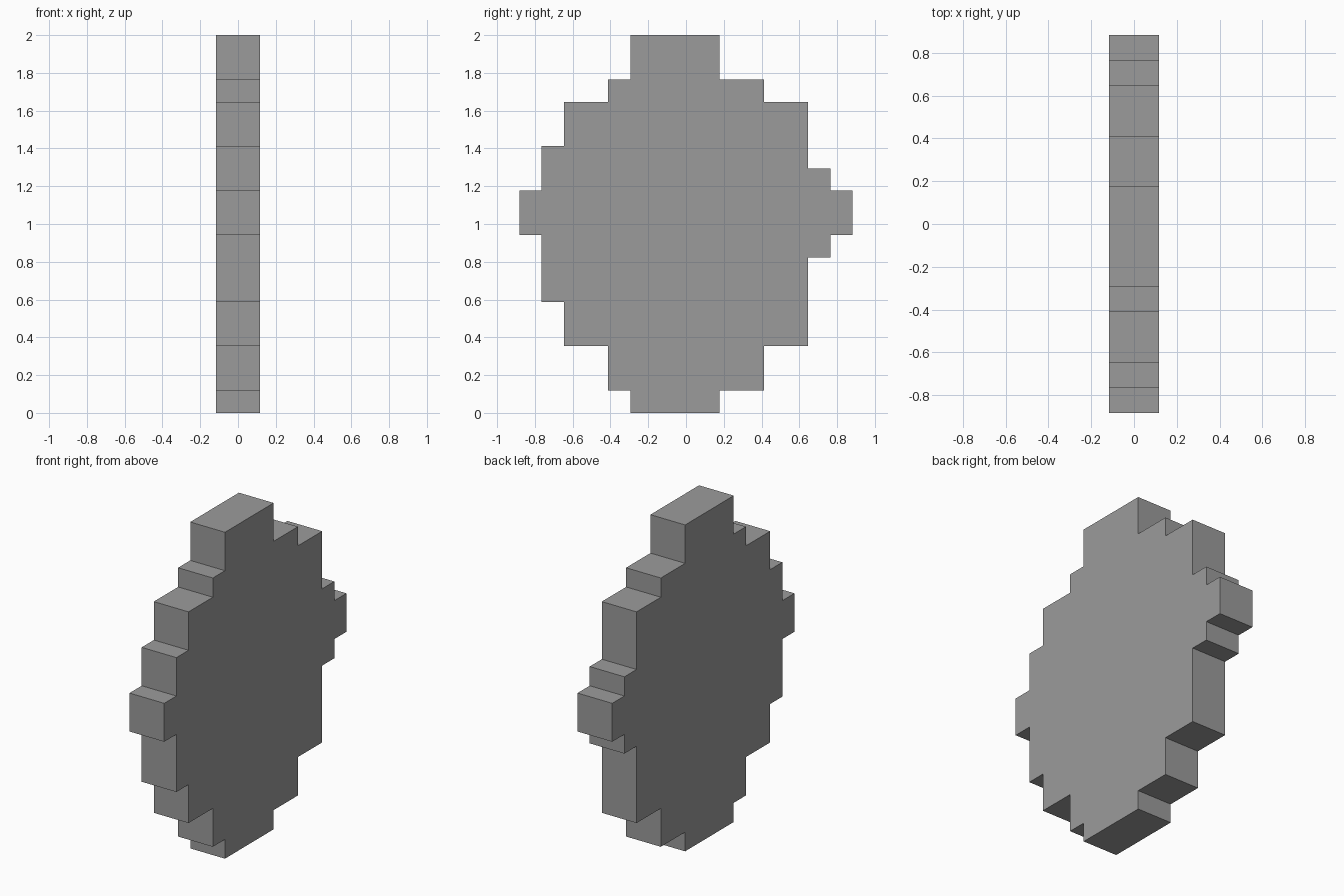
import bpy, bmesh

if "Cube" in bpy.data.objects:
    bpy.data.objects.remove(bpy.data.objects["Cube"])

U = 2 / 17          # one grid step of the stepped outline
HALF = U            # half the thickness along x

# Stepped edges as (y, z at top of that step), in grid steps, bottom to top
right_steps = [(1.5, 1), (3.5, 3), (5.5, 7), (6.5, 8), (7.5, 10),
               (6.5, 11), (5.5, 14), (3.5, 15), (1.5, 17)]
left_steps = [(-2.5, 1), (-3.5, 3), (-5.5, 5), (-6.5, 8), (-7.5, 10),
              (-6.5, 12), (-5.5, 14), (-3.5, 15), (-2.5, 17)]


def staircase(steps):
    """Turn the steps into outline points from bottom to top."""
    points, z = [], 0
    for y, top in steps:
        points += [(y, z), (y, top)]
        z = top
    return points


grey = bpy.data.materials.new("stone grey")
grey.diffuse_color = (0.33, 0.33, 0.33, 1)
grey.use_nodes = True
grey.node_tree.nodes["Principled BSDF"].inputs["Base Color"].default_value = grey.diffuse_color

# Stepped disc: outline face extruded through the thickness
outline = staircase(right_steps) + staircase(left_steps)[::-1]
bm = bmesh.new()
face = bm.faces.new([bm.verts.new((-HALF, y * U, z * U)) for y, z in outline])
out = bmesh.ops.extrude_face_region(bm, geom=[face], use_keep_orig=True)
moved = [v for v in out["geom"] if isinstance(v, bmesh.types.BMVert)]
bmesh.ops.translate(bm, verts=moved, vec=(2 * HALF, 0, 0))
bmesh.ops.recalc_face_normals(bm, faces=bm.faces)

mesh = bpy.data.meshes.new("stepped_disc")
bm.to_mesh(mesh)
bm.free()
mesh.materials.append(grey)
disc = bpy.data.objects.new("stepped_disc", mesh)
bpy.context.collection.objects.link(disc)
